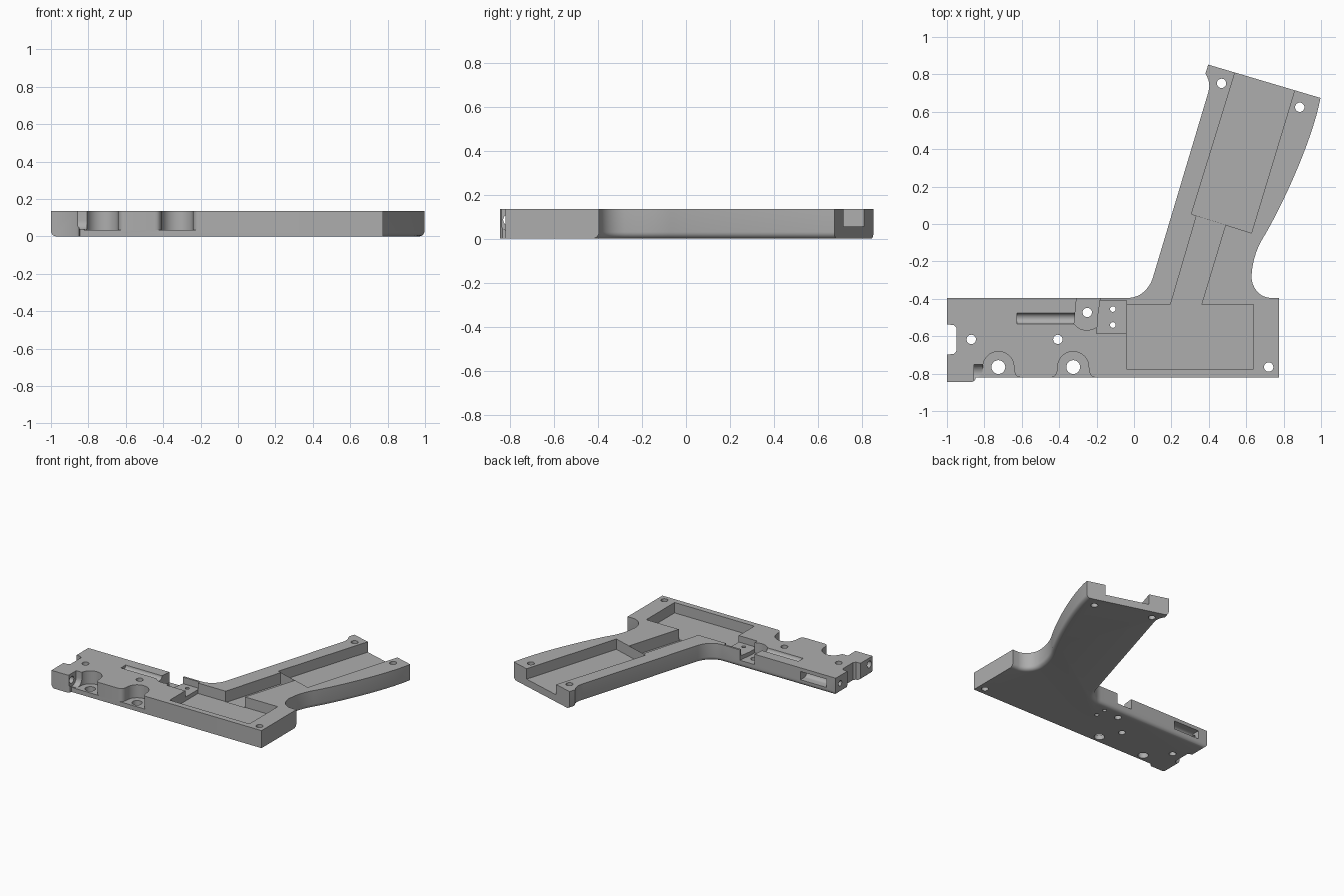
import bpy, bmesh
from math import cos, sin, pi
from mathutils import Vector
from mathutils.geometry import interpolate_bezier

cube = bpy.data.objects.get("Cube")
if cube:
    bpy.data.objects.remove(cube, do_unlink=True)

TOP = 0.135
OVER = 0.3          # height that cutters reach above the part
FLOOR = 0.055       # main pocket floor


def bez(a, b, c, d, n=12):
    pts = interpolate_bezier(*[Vector((*p, 0)) for p in (a, b, c, d)], n)
    return [(p.x, p.y) for p in pts]


def arc(cx, cy, r, a0, a1, n=24):
    return [(cx + r * cos(a0 + (a1 - a0) * i / n), cy + r * sin(a0 + (a1 - a0) * i / n))
            for i in range(n + 1)]


def prism(name, pts, lo, hi, axis="z", bevel_rule=None, bevel=0.03):
    """Extrude a closed profile along z, or along x with the profile in y and z."""
    place = (lambda p, h: (p[0], p[1], h)) if axis == "z" else (lambda p, h: (h, p[0], p[1]))
    bm = bmesh.new()
    base = bm.faces.new([bm.verts.new(place(p, lo)) for p in pts])
    ext = bmesh.ops.extrude_face_region(bm, geom=[base])
    shift = Vector(place((0, 0), hi - lo))
    bmesh.ops.translate(bm, verts=[v for v in ext["geom"] if isinstance(v, bmesh.types.BMVert)], vec=shift)
    bmesh.ops.remove_doubles(bm, verts=bm.verts, dist=1e-5)
    bmesh.ops.recalc_face_normals(bm, faces=bm.faces)
    if bevel_rule:
        edges = [e for e in bm.edges if all(abs(v.co.z - lo) < 1e-5 for v in e.verts)
                 and bevel_rule(e.verts[0].co, e.verts[1].co)]
        bmesh.ops.bevel(bm, geom=edges, offset=bevel, segments=5, profile=0.5,
                        affect="EDGES", clamp_overlap=False)
    me = bpy.data.meshes.new(name)
    bm.to_mesh(me)
    bm.free()
    ob = bpy.data.objects.new(name, me)
    bpy.context.collection.objects.link(ob)
    return ob


# Outline of the plate: forward body, heel, swept handle
outline = [(-1, -0.845), (-0.865, -0.845), (-0.85, -0.835), (-0.845, -0.82),
           (0.775, -0.82), (0.775, -0.395)]
outline += bez((0.725, -0.395), (0.67, -0.39), (0.628, -0.34), (0.628, -0.278))
outline += bez((0.628, -0.278), (0.635, -0.16), (0.68, -0.09), (0.703, -0.053), 8)[1:]
outline += bez((0.703, -0.053), (0.80, 0.115), (0.955, 0.45), (0.997, 0.674), 16)[1:]
outline += [(0.397, 0.852)]
outline += bez((0.382, 0.805), (0.41, 0.755), (0.405, 0.73), (0.393, 0.69), 8)
outline += bez((0.10, -0.29), (0.08, -0.35), (0.03, -0.395), (-0.03, -0.395))
outline += [(-1, -0.395), (-1, -0.537), (-0.965, -0.54), (-0.95, -0.555),
            (-0.95, -0.68), (-0.965, -0.695), (-1, -0.698)]


def rounded_edge(a, b):
    """Round the back, handle sides and nose; leave front, heel and handle end sharp."""
    nose = max(a.x, b.x) < -0.999
    heel = min(a.x, b.x) > 0.77 and max(a.y, b.y) < -0.39
    handle_end = abs(a.x - b.x) > 0.5 and min(a.y, b.y) > 0.6
    return nose or (min(a.y, b.y) > -0.4 and not heel and not handle_end)


shell = prism("handle_shell_half", outline, 0, TOP, bevel_rule=rounded_edge)
cutters = []


def pocket(pts, floor, top=OVER):
    cutters.append(prism("pocket_cutter", pts, floor, top))


def rect(x0, y0, x1, y1):
    return [(x0, y0), (x1, y0), (x1, y1), (x0, y1)]


def bore(y, z, r, x0, x1):
    cutters.append(prism("bore_cutter", arc(y, z, r, 0, 2 * pi)[:-1], x0, x1, "x"))


# Handle channel, open at the end, and the narrow slot into the body box
pocket([(0.307, 0.053), (0.628, -0.048), (0.918, 0.911), (0.603, 1.013)], FLOOR)
pocket([(0.195, -0.432), (0.36, -0.432), (0.489, -0.005), (0.334, 0.043)], FLOOR - 0.008)
pocket(rect(-0.04, -0.775, 0.64, -0.43), FLOOR)

# Shallow switch seat and the lever recess open at the back
pocket(rect(-0.2, -0.585, -0.039, -0.41), 0.085)
pocket([(-0.307, -0.3), (-0.307, -0.395)]
       + bez((-0.32, -0.535), (-0.29, -0.575), (-0.23, -0.575), (-0.197, -0.55), 8)
       + [(-0.197, -0.5), (-0.182, -0.4), (-0.182, -0.3)], FLOOR)

# Round groove for a spring
bore(-0.505, TOP, 0.029, -0.625, -0.3)

# Flared scallops around the two large front holes
for cx in (-0.725, -0.325):
    left = bez((-0.12, -0.82), (-0.095, -0.82), (-0.083, -0.80), (-0.083, -0.765), 8)
    right = [(-x, y) for x, y in reversed(left)]
    pocket([(cx - 0.12, -0.95)] + [(cx + x, y) for x, y in left]
           + arc(cx, -0.765, 0.083, pi, 0)[1:-1]
           + [(cx + x, y) for x, y in right] + [(cx + 0.12, -0.95)], 0.035)

# Lug notch and its lengthwise bore
pocket(rect(-0.855, -0.95, -0.79, -0.75), 0.085)
bore(-0.80, 0.085, 0.05, -0.855, -0.79)
bore(-0.805, 0.085, 0.026, -1.1, -0.8)

# Rear rod bore with a side window
bore(-0.45, 0.075, 0.02, -1.1, -0.7)
bore(-0.44, 0.075, 0.032, -0.92, -0.7)
pocket(rect(-0.92, -0.44, -0.7, -0.3), 0.043, 0.107)

# Through holes
for x, y, r in ((-0.87, -0.617, 0.025), (-0.407, -0.617, 0.025), (0.72, -0.765, 0.025),
                (0.468, 0.752, 0.025), (0.886, 0.624, 0.025), (-0.25, -0.473, 0.025),
                (-0.725, -0.765, 0.037), (-0.325, -0.765, 0.037),
                (-0.113, -0.455, 0.015), (-0.113, -0.54, 0.015)):
    pocket(arc(x, y, r, 0, 2 * pi)[:-1], -0.1)

# Apply the cuts and drop the cutters
bpy.ops.object.select_all(action="DESELECT")
bpy.context.view_layer.objects.active = shell
shell.select_set(True)
for c in cutters:
    c.hide_render = True
    m = shell.modifiers.new("cut", "BOOLEAN")
    m.operation, m.solver, m.object = "DIFFERENCE", "EXACT", c
    bpy.ops.object.modifier_apply(modifier=m.name)
    bpy.data.objects.remove(c, do_unlink=True)

# Plain grey finish
grey = bpy.data.materials.new("plain_grey")
grey.use_nodes = True
colour = (0.42, 0.42, 0.42, 1)
grey.diffuse_color = colour
grey.node_tree.nodes["Principled BSDF"].inputs["Base Color"].default_value = colour
shell.data.materials.clear()
shell.data.materials.append(grey)
bpy.ops.object.shade_smooth_by_angle(angle=0.6)
